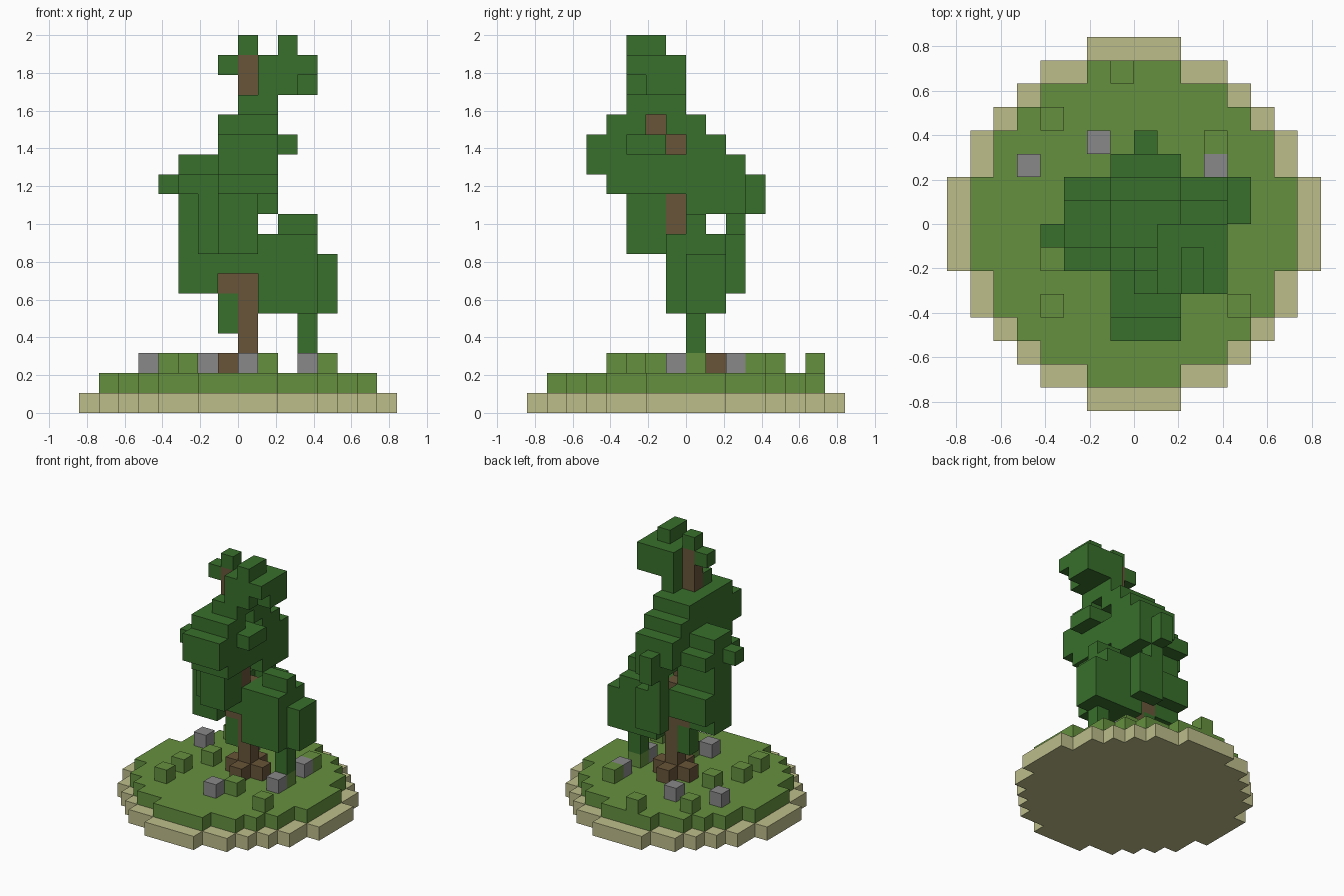
import bpy
import bmesh
import math
from mathutils import Vector

# Remove the default cube only
default_cube = bpy.data.objects.get("Cube")
if default_cube:
    bpy.data.objects.remove(default_cube, do_unlink=True)

# Everything sits on a cubic grid, nineteen cells tall
CELL = 2 / 19
DIRECTIONS = [Vector(d) for d in ((1, 0, 0), (0, 1, 0), (0, 0, 1))]
DIRECTIONS += [-d for d in DIRECTIONS]


def make_material(name, red, green, blue):
    material = bpy.data.materials.new(name)
    material.use_nodes = True
    colour = (red, green, blue, 1)
    material.diffuse_color = colour
    shader = material.node_tree.nodes["Principled BSDF"]
    shader.inputs["Base Color"].default_value = colour
    return material


def box(x_min, x_max, y_min, y_max, z_min, z_max):
    """Cells of a block, with both ends included."""
    return {(x, y, z)
            for x in range(x_min, x_max + 1)
            for y in range(y_min, y_max + 1)
            for z in range(z_min, z_max + 1)}


def blocks(*ranges):
    return set().union(*(box(*block_range) for block_range in ranges))


def disc(limit, layer):
    """Cells whose squared distance from the axis is below the limit."""
    return {(x, y, layer)
            for x in range(-8, 8) for y in range(-8, 8)
            if (x + 0.5) ** 2 + (y + 0.5) ** 2 < limit}


def build_part(name, cells, material):
    """Skin a set of cells with its outer faces and merge the flat areas."""
    mesh = bpy.data.meshes.new(name)
    bm = bmesh.new()
    for cell in cells:
        centre = Vector(cell) + Vector((0.5, 0.5, 0.5))
        for normal in DIRECTIONS:
            neighbour = tuple(round(c) for c in Vector(cell) + normal)
            if neighbour in cells:
                continue
            side = Vector((normal.y, normal.z, normal.x))
            up = normal.cross(side)
            corners = (-side - up, side - up, side + up, up - side)
            bm.faces.new([bm.verts.new((centre + (normal + corner) / 2) * CELL)
                          for corner in corners])
    bmesh.ops.remove_doubles(bm, verts=bm.verts, dist=CELL / 100)
    bmesh.ops.dissolve_limit(bm, angle_limit=math.radians(1),
                             verts=bm.verts, edges=bm.edges)
    bm.to_mesh(mesh)
    bm.free()
    mesh.materials.append(material)
    part = bpy.data.objects.new(name, mesh)
    bpy.context.collection.objects.link(part)
    return part


sand = make_material("pale sand", 0.51, 0.51, 0.26)
grass = make_material("grass green", 0.13, 0.28, 0.05)
leaf = make_material("dark leaf green", 0.04, 0.16, 0.025)
bark = make_material("brown bark", 0.14, 0.09, 0.04)
stone = make_material("grey stone", 0.25, 0.25, 0.25)

# Round island in two layers
build_part("sand_base", disc(60, 0), sand)
build_part("grass_layer", disc(46, 1), grass)

# Loose cubes on the grass
tufts = [(-1, 6), (-4, 4), (3, 3), (-4, -2), (-4, -4), (4, -4),
         (-3, 0), (1, -3), (3, 0)]
rocks = [(-2, 3), (-5, 2), (3, 2), (0, -4), (3, -1)]
for x, y in tufts:
    build_part("grass_tuft", {(x, y, 2)}, grass)
for x, y in rocks:
    build_part("rock", {(x, y, 2)}, stone)

# Trunk leaning forward as it climbs, with roots and one branch stub
roots = {(-1, 0, 2), (1, 0, 2), (0, -1, 2), (0, 1, 2)}
branch = {(-1, 0, 6)}
stem = blocks(
    (0, 0, 0, 0, 2, 8),
    (0, 0, -1, -1, 8, 13),
    (0, 0, -2, -2, 13, 17),
)
trunk = stem | roots | branch
build_part("trunk", trunk, bark)

# Low foliage on the left, hanging to the ground
low_left_foliage = blocks(
    (3, 3, 0, 0, 3, 4),
    (1, 4, 0, 1, 5, 7),
    (1, 3, -1, -1, 5, 8),
    (1, 3, 0, 1, 8, 8),
    (2, 3, 0, 0, 9, 9),
    (0, 1, 2, 2, 6, 8),
    (0, 0, 2, 2, 9, 9),
)

# Low foliage on the right
low_right_foliage = blocks(
    (-1, -1, 0, 0, 4, 5),
    (-3, -2, -1, 0, 6, 6),
    (-3, -1, -1, 1, 7, 8),
    (0, 0, -1, -1, 7, 7),
    (-3, -1, -1, 0, 9, 10),
    (-2, 0, -2, -2, 8, 10),
    (-1, 0, -3, -3, 8, 10),
)

# Broad middle foliage
middle_foliage = blocks(
    (0, 1, 0, 2, 10, 10),
    (0, 0, 3, 3, 10, 11),
    (-1, 1, 1, 2, 11, 12),
    (-3, -1, -2, 1, 11, 11),
    (-4, -4, -1, -1, 11, 11),
    (-1, 1, -4, 0, 11, 12),
    (-3, -1, -1, 0, 12, 12),
)

# Shoulder foliage around the upper trunk
shoulder_foliage = blocks(
    (-1, 1, -5, -5, 12, 13),
    (-1, 1, -4, -2, 13, 13),
    (2, 2, -3, -2, 13, 13),
    (-1, 1, 0, 1, 13, 13),
    (-1, -1, -2, -1, 13, 14),
    (-1, 1, -4, -3, 14, 14),
    (-1, 1, -1, 0, 14, 14),
)

# Crown foliage leaning to the left
crown_foliage = blocks(
    (0, 1, -3, -3, 15, 15),
    (1, 1, -2, -1, 15, 15),
    (1, 2, -3, -1, 16, 16),
    (3, 3, -2, -1, 16, 16),
    (1, 3, -3, -1, 17, 17),
    (2, 2, -3, -2, 18, 18),
    (0, 0, -2, -2, 18, 18),
    (-1, -1, -2, -2, 17, 17),
)

foliage = (low_left_foliage | low_right_foliage | middle_foliage
           | shoulder_foliage | crown_foliage) - trunk
build_part("foliage", foliage, leaf)
